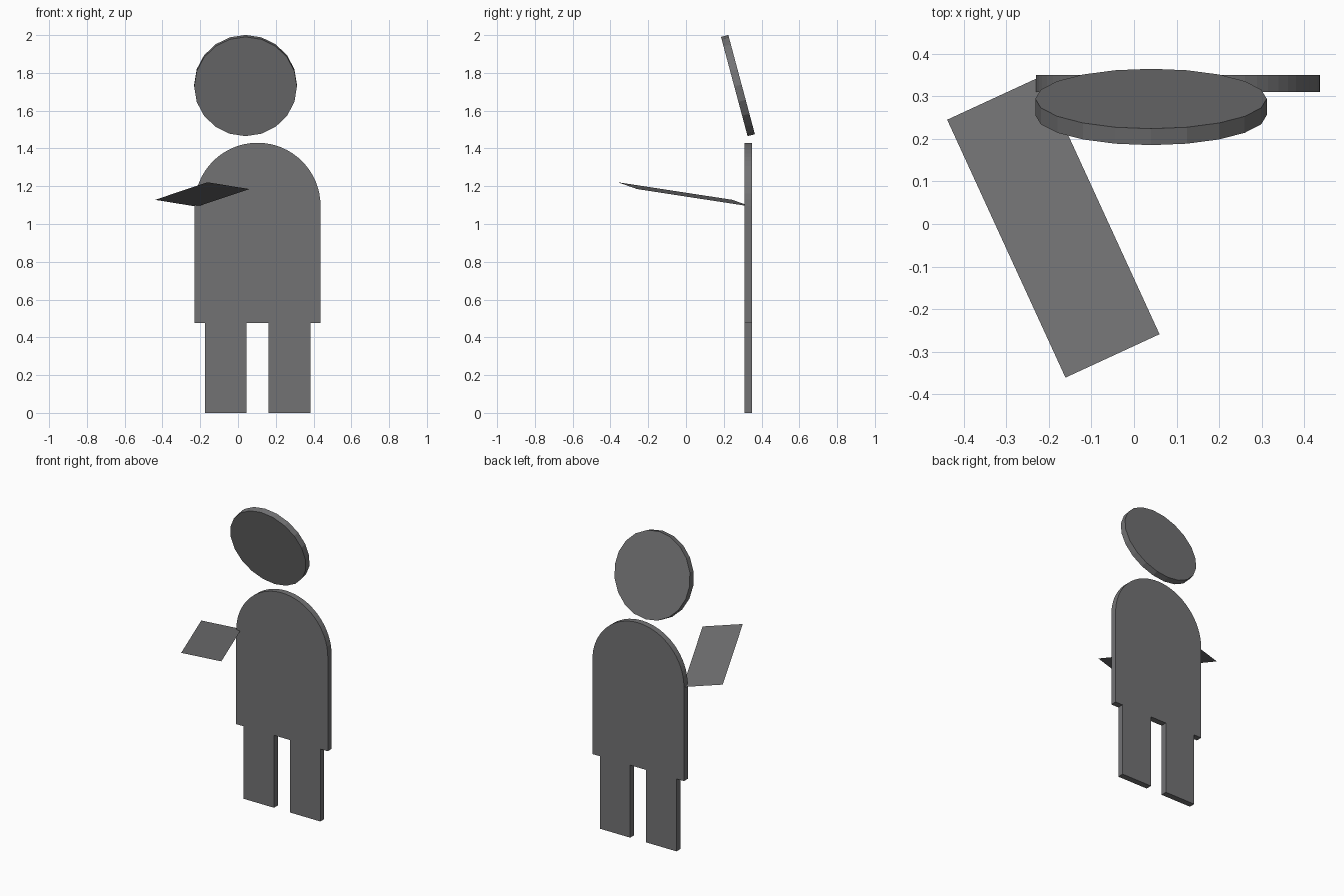
import bpy, bmesh, math
from mathutils import Vector

if "Cube" in bpy.data.objects:
    bpy.data.objects.remove(bpy.data.objects["Cube"])

THICK = 0.04
Y_FRONT = 0.31

dark = bpy.data.materials.new("dark_grey")
dark.diffuse_color = (0.17, 0.17, 0.175, 1)
dark.use_nodes = True
dark.node_tree.nodes["Principled BSDF"].inputs["Base Color"].default_value = dark.diffuse_color


def finish(name, bm):
    mesh = bpy.data.meshes.new(name)
    bm.to_mesh(mesh)
    bm.free()
    mesh.materials.append(dark)
    obj = bpy.data.objects.new(name, mesh)
    bpy.context.collection.objects.link(obj)
    return obj


def slab(name, outline):
    """Extrude an x-z outline backwards by the board thickness."""
    bm = bmesh.new()
    face = bm.faces.new([bm.verts.new((x, Y_FRONT, z)) for x, z in outline])
    new = bmesh.ops.extrude_face_region(bm, geom=[face])["geom"]
    moved = [v for v in new if isinstance(v, bmesh.types.BMVert)]
    bmesh.ops.translate(bm, verts=moved, vec=(0, THICK, 0))
    bmesh.ops.recalc_face_normals(bm, faces=bm.faces)
    return finish(name, bm)


# Torso: board with a round top
left, right, base, top = -0.23, 0.437, 0.477, 1.43
r = (right - left) / 2
cx, cz = (left + right) / 2, top - r
arch = [(cx + r * math.cos(math.pi * i / 32), cz + r * math.sin(math.pi * i / 32))
        for i in range(33)]
slab("torso", [(left, base), (right, base)] + arch)

# Legs: mirrored about the torso centre
for side, label in ((-1, "left"), (1, "right")):
    a, b = cx + side * 0.058, cx + side * 0.279
    slab("leg_" + label, [(a, 0), (b, 0), (b, base), (a, base)])

# Head: 20-sided disc tilted forwards
bpy.ops.mesh.primitive_cylinder_add(
    vertices=20, radius=0.272, depth=THICK, location=(0.04, 0.275, 1.733),
    rotation=(math.radians(90 + 15), 0, 0))
head = bpy.context.object
head.name = "head"
head.data.materials.append(dark)

# Arm: thin flat panel reaching forwards from the shoulder
bm = bmesh.new()
shoulder = Vector((-0.218, 0.347, 1.092))
across, along = Vector((-0.221, -0.102, 0.036)), Vector((0.278, -0.606, 0.093))
corners = [shoulder, shoulder + across, shoulder + across + along, shoulder + along]
bm.faces.new([bm.verts.new(c) for c in corners])
finish("arm", bm)
